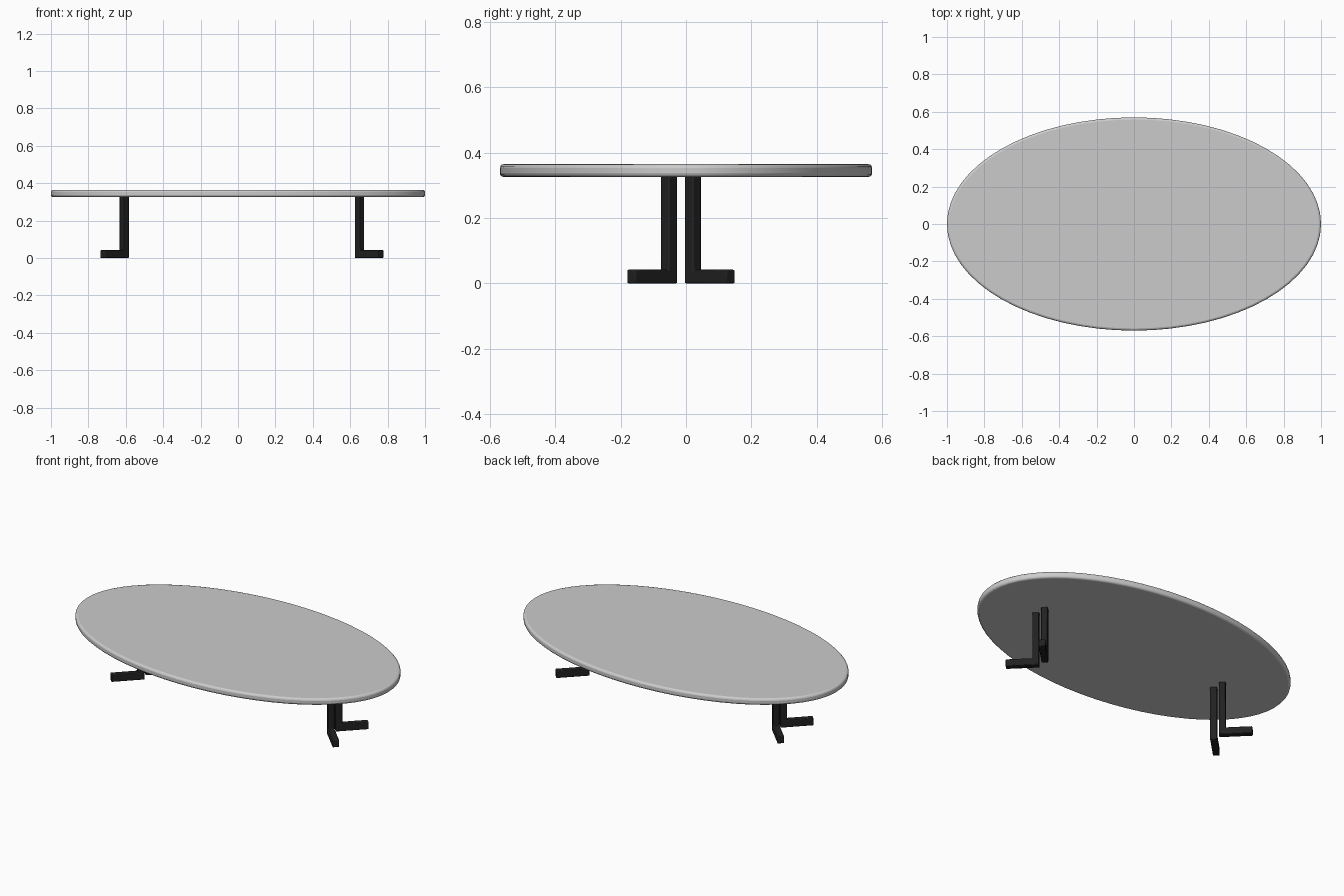
import bpy, bmesh
from math import pi, radians
from mathutils import Matrix

if "Cube" in bpy.data.objects:
    bpy.data.objects.remove(bpy.data.objects["Cube"])


def finish(obj, bm, bevel, segments):
    bm.to_mesh(obj.data)
    bm.free()
    bpy.context.collection.objects.link(obj)
    mod = obj.modifiers.new("soft_edges", 'BEVEL')
    mod.width = bevel
    mod.segments = segments
    mod.limit_method = 'ANGLE'
    mod.angle_limit = radians(40)
    bpy.ops.object.select_all(action='DESELECT')
    obj.select_set(True)
    bpy.context.view_layer.objects.active = obj
    bpy.ops.object.shade_smooth_by_angle(angle=radians(40))


def new_object(name):
    return bpy.data.objects.new(name, bpy.data.meshes.new(name))


# Oval tabletop with a rounded rim
BOTTOM, TOP = 0.326, 0.365
top = new_object("tabletop")
bm = bmesh.new()
bmesh.ops.create_cone(bm, cap_ends=True, segments=64, radius1=1, radius2=1, depth=TOP - BOTTOM)
bmesh.ops.scale(bm, vec=(1, 0.57, 1), verts=bm.verts)
bmesh.ops.translate(bm, vec=(0, 0, (TOP + BOTTOM) / 2), verts=bm.verts)
finish(top, bm, 0.012, 3)

# L-shaped legs: square bars whose feet splay diagonally outwards
black = bpy.data.materials.new("black_metal")
black.diffuse_color = (0.015, 0.015, 0.015, 1)
black.use_nodes = True
black.node_tree.nodes["Principled BSDF"].inputs["Base Color"].default_value = black.diffuse_color
H, FOOT, FOOT_H = 0.0185, 0.164, 0.042
profile = [(-H, 0), (FOOT, 0), (FOOT, FOOT_H), (H, FOOT_H), (H, BOTTOM + 0.006), (-H, BOTTOM + 0.006)]


def add_leg(name, x, y, angle):
    obj = new_object(name)
    bm = bmesh.new()
    face = bm.faces.new([bm.verts.new((u, -H, z)) for u, z in profile])
    ext = bmesh.ops.extrude_face_region(bm, geom=[face])
    moved = [v for v in ext["geom"] if isinstance(v, bmesh.types.BMVert)]
    bmesh.ops.translate(bm, vec=(0, 2 * H, 0), verts=moved)
    bmesh.ops.recalc_face_normals(bm, faces=bm.faces)
    bm.transform(Matrix.Translation((x, y, 0)) @ Matrix.Rotation(angle, 4, 'Z'))
    obj.data.materials.append(black)
    finish(obj, bm, 0.004, 2)


for side, x, outward in (("left", -0.608, pi), ("right", 0.650, 0)):
    sign = 1 if side == "right" else -1
    add_leg(f"{side}_front_leg", x, -0.052, outward - sign * pi / 4)
    add_leg(f"{side}_back_leg", x, 0.021, outward + sign * pi / 4)
